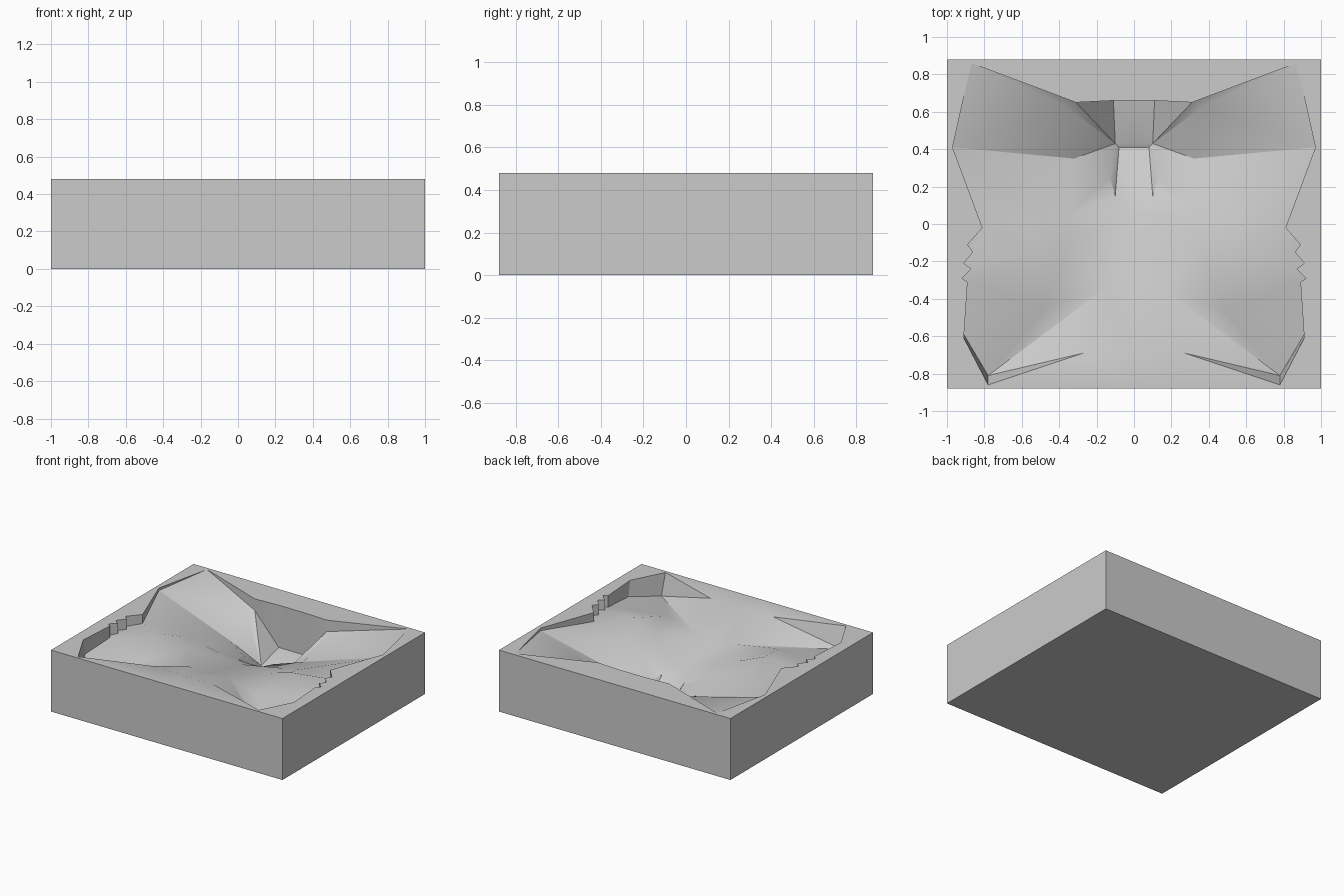
import bpy
import bmesh
from mathutils import Vector
from mathutils.geometry import delaunay_2d_cdt

if "Cube" in bpy.data.objects:
    bpy.data.objects.remove(bpy.data.objects["Cube"])

TOP = 0.48
grey = bpy.data.materials.new("plain grey")
grey.use_nodes = True
grey.diffuse_color = (0.6, 0.6, 0.6, 1)
grey.node_tree.nodes["Principled BSDF"].inputs["Base Color"].default_value = (0.6, 0.6, 0.6, 1)

# Recess rim of the left half, back to front: x, y, depth, inward shift of the wall foot
rim = [(0, .66, .33, 0), (.11, .66, .33, 0), (.31, .65, .09, 0), (.87, .86, 0, 0),
       (.97, .41, .02, 0), (.81, -.02, .07, 0), (.89, -.11, .08, 0), (.86, -.15, .08, 0),
       (.91, -.21, .08, 0), (.87, -.24, .08, 0), (.92, -.29, .09, 0), (.89, -.31, .09, 0),
       (.91, -.61, .12, .02), (.78, -.86, .165, .05), (.27, -.69, 0, 0), (0, -.69, 0, 0)]

# Floor points on the centre line, front to back
spine = [(0, -.34, .12), (0, .05, .2), (0, .15, .235), (0, .41, .39), (0, .43, .38)]

# Floor points inside the half
inner = {
    "crease_end": (.15, -.34, .11), "cheek": (.48, -.46, .105),
    "crest_out": (.57, -.16, .03), "crest_in": (.36, -.12, .105),
    "fold_out": (.48, .04, .11), "fold_in": (.35, .05, .135),
    "bridge": (.10, .15, .23), "pocket_front": (.13, .25, .24),
    "pocket_side": (.32, .35, .21), "pocket_back": (.355, .62, .1),
    "tip": (.08, .41, .39), "tip_back": (.10, .43, .38),
}
creases = [("fold_out", "fold_in"), ("crest_out", "crest_in"), ("crest_in", "fold_in"),
           ("bridge", "tip"), ("bridge", "pocket_front"), ("pocket_front", "pocket_side"),
           ("pocket_front", "tip_back"), ("pocket_side", "tip_back"),
           ("pocket_side", "pocket_back"), ("tip", "tip_back")]

foot = [(x, y + s, d) for x, y, d, s in rim]
points = foot + spine + list(inner.values())
names = list(inner)
loop = len(foot) + len(spine)
first = {n: loop + i for i, n in enumerate(names)}
edges = [(first[a], first[b]) for a, b in creases]
edges += [(13, first["crease_end"]), (5, first["fold_out"]), (5, first["crest_out"]),
          (1, first["tip_back"]), (2, first["pocket_back"]),
          (loop - 2, first["tip"]), (loop - 1, first["tip_back"])]

bm = bmesh.new()


def add_face(coords):
    bm.faces.new([bm.verts.new(c) for c in coords])


# Recess floor
flat, _, tris, origin, _, _ = delaunay_2d_cdt(
    [Vector(p[:2]) for p in points], edges, [list(range(loop))], 1, 1e-5)
for tri in tris:
    add_face([(flat[i].x, flat[i].y, TOP - (points[origin[i][0]][2] if origin[i] else .1))
              for i in tri])

# Recess walls
for a, b, fa, fb in zip(rim, rim[1:], foot, foot[1:]):
    ring = [(a[0], a[1], TOP), (b[0], b[1], TOP),
            (fb[0], fb[1], TOP - fb[2]), (fa[0], fa[1], TOP - fa[2])]
    ring = [p for i, p in enumerate(ring) if p not in ring[:i]]
    if len(ring) > 2:
        add_face(ring)

# Top surface around the recess
corners = [(0, -.88), (1, -.88), (1, .88), (0, .88)]
add_face([(x, y, TOP) for x, y in [r[:2] for r in rim] + corners])

# Outer sides and underside
for (ax, ay), (bx, by) in zip(corners, corners[1:]):
    add_face([(ax, ay, 0), (bx, by, 0), (bx, by, TOP), (ax, ay, TOP)])
add_face([(x, y, 0) for x, y in reversed(corners)])

bmesh.ops.remove_doubles(bm, verts=bm.verts, dist=1e-4)
bmesh.ops.triangulate(bm, faces=[f for f in bm.faces if len(f.verts) > 4],
                      ngon_method='EAR_CLIP')

# Mirror into the full block
copy = bmesh.ops.duplicate(bm, geom=bm.verts[:] + bm.edges[:] + bm.faces[:])["geom"]
for v in copy:
    if isinstance(v, bmesh.types.BMVert):
        v.co.x = -v.co.x
bmesh.ops.reverse_faces(bm, faces=[f for f in copy if isinstance(f, bmesh.types.BMFace)])
bmesh.ops.remove_doubles(bm, verts=bm.verts, dist=1e-4)
bmesh.ops.recalc_face_normals(bm, faces=bm.faces)

mesh = bpy.data.meshes.new("recessed_block")
bm.to_mesh(mesh)
bm.free()
mesh.materials.append(grey)
block = bpy.data.objects.new("recessed_block", mesh)
bpy.context.collection.objects.link(block)
bpy.ops.object.select_all(action='DESELECT')
block.select_set(True)
bpy.context.view_layer.objects.active = block
bpy.ops.object.shade_smooth_by_angle(angle=0.5)
